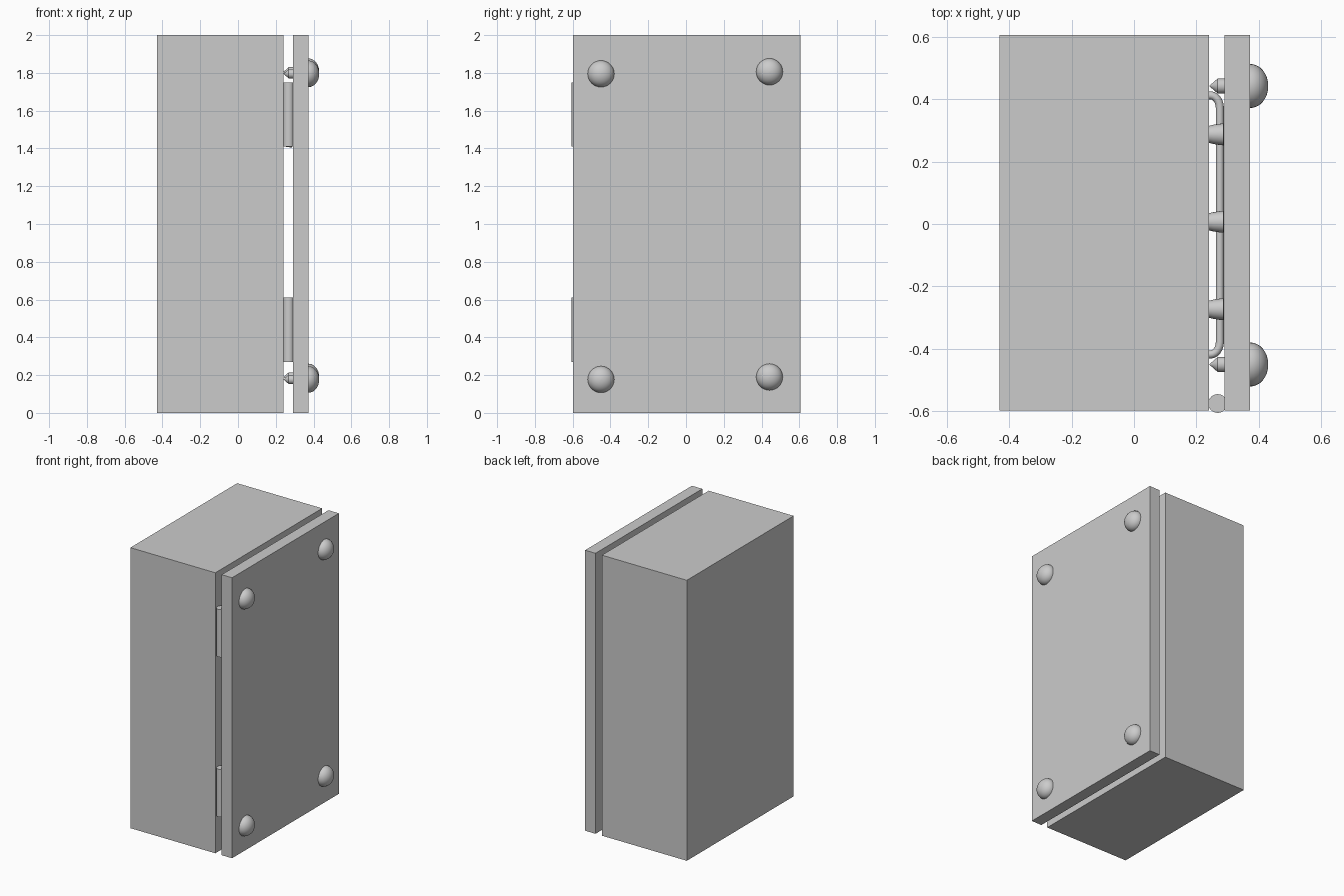
import bpy
from math import pi, sin, cos, radians

if "Cube" in bpy.data.objects:
    bpy.data.objects.remove(bpy.data.objects["Cube"])


def smooth(obj, angle=35):
    bpy.ops.object.select_all(action='DESELECT')
    obj.select_set(True)
    bpy.context.view_layer.objects.active = obj
    bpy.ops.object.shade_smooth_by_angle(angle=radians(angle))


def box(name, lo, hi):
    bpy.ops.mesh.primitive_cube_add(size=1, location=[(a + b) / 2 for a, b in zip(lo, hi)])
    obj = bpy.context.object
    obj.name = name
    obj.scale = [b - a for a, b in zip(lo, hi)]
    bpy.ops.object.transform_apply(location=False, rotation=False, scale=True)
    return obj


def lathe_x(name, profile, y, z, sides=32):
    """Revolve (x, radius) pairs around an axis parallel to x; both ends are closed."""
    verts, faces = [], []
    for x, r in profile:
        for i in range(sides):
            a = 2 * pi * i / sides
            verts.append((x, r * cos(a), r * sin(a)))
    for k in range(len(profile) - 1):
        for i in range(sides):
            j = (i + 1) % sides
            faces.append((k * sides + i, k * sides + j, (k + 1) * sides + j, (k + 1) * sides + i))
    last = (len(profile) - 1) * sides
    faces.append(tuple(reversed(range(sides))))
    faces.append(tuple(range(last, last + sides)))
    mesh = bpy.data.meshes.new(name)
    mesh.from_pydata(verts, [], [f[::-1] for f in faces])
    mesh.flip_normals()
    obj = bpy.data.objects.new(name, mesh)
    obj.location = (0, y, z)
    bpy.context.collection.objects.link(obj)
    smooth(obj)
    return obj


# Main cabinet body and door panel
box("cabinet_body", (-0.43, -0.598, 0), (0.24, 0.605, 2))
box("door_panel", (0.29, -0.598, 0), (0.372, 0.605, 2))

# Hinge barrels along the front edge of the gap
for name, z in (("lower_hinge", 0.44), ("upper_hinge", 1.58)):
    bpy.ops.mesh.primitive_cylinder_add(vertices=32, radius=0.03, depth=0.34,
                                        location=(0.268, -0.575, z))
    bpy.context.object.name = name
    smooth(bpy.context.object)

# Domed screws: pointed tip, thin shank, rounded head
shank = [(0.242, 0.001), (0.268, 0.024), (0.36, 0.024), (0.36, 0.07)]
dome = [(0.372 + 0.058 * sin(t * pi / 16), 0.07 * cos(t * pi / 16) + 0.0005) for t in range(9)]
for y, z in ((-0.45, 0.177), (-0.45, 1.795), (0.442, 0.19), (0.442, 1.806)):
    lathe_x("door_screw", shank + dome, y, z)

# Row of tapered knobs on the cabinet face
for y in (0.287, 0.007, -0.273):
    lathe_x("knob", [(0.235, 0.026), (0.255, 0.031), (0.275, 0.034), (0.287, 0.035)], y, 1.44, 24)

# Bent bar handle on the cabinet face
curve = bpy.data.curves.new("bar_handle", 'CURVE')
curve.dimensions = '3D'
curve.bevel_depth = 0.013
curve.bevel_resolution = 3
half = [(0.235, 0.415)] + [(0.245 + 0.03 * sin(a * pi / 12), 0.375 + 0.04 * cos(a * pi / 12))
                           for a in range(7)]
path = half + [(x, -y) for x, y in reversed(half)]
spline = curve.splines.new('POLY')
spline.points.add(len(path) - 1)
for p, (x, y) in zip(spline.points, path):
    p.co = (x, y - 0.003, 0.5, 1)
curve.use_fill_caps = True
bpy.context.collection.objects.link(bpy.data.objects.new("bar_handle", curve))
